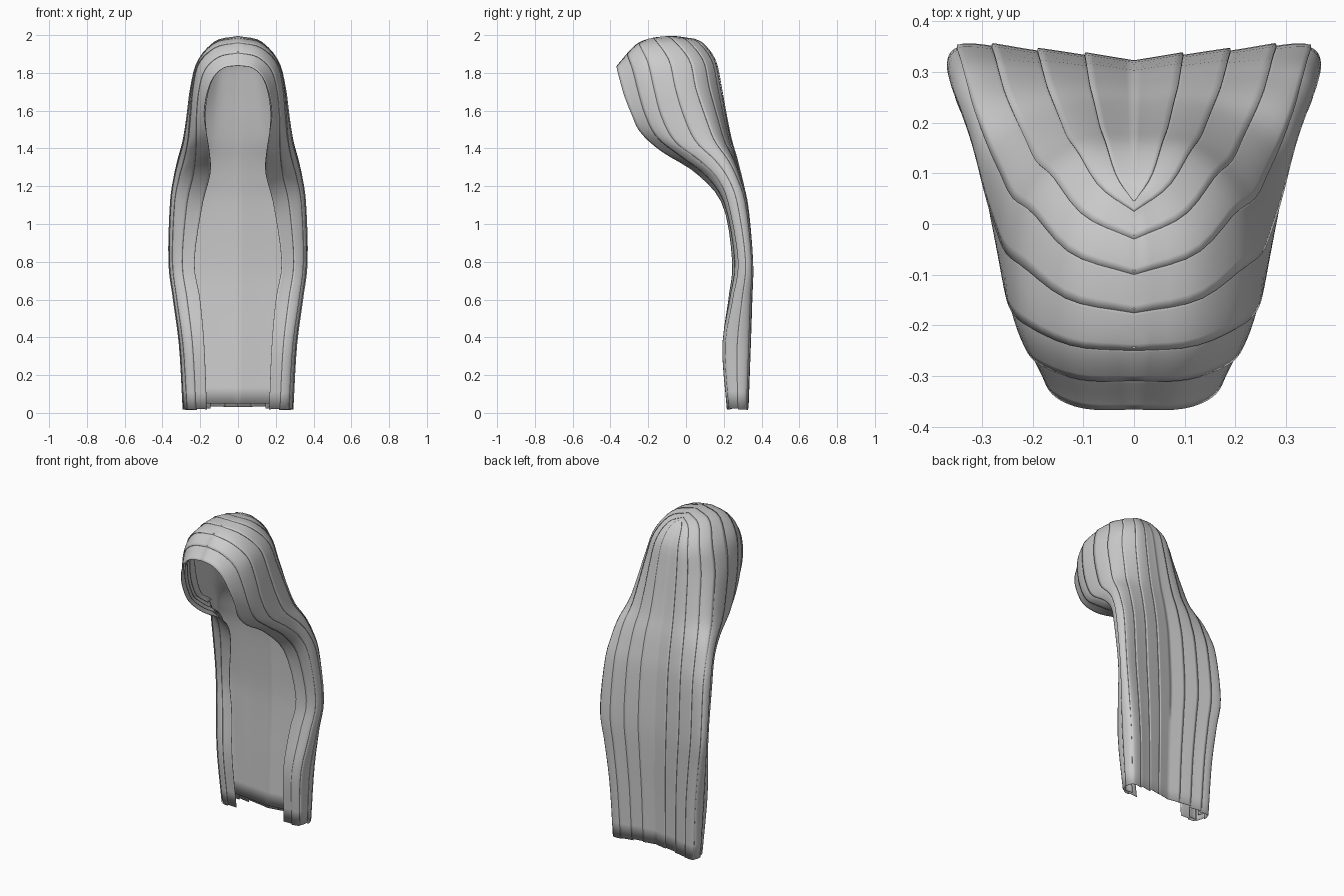
import bpy, math, random
from mathutils import Vector

random.seed(4)
cube = bpy.data.objects.get("Cube")
if cube:
    bpy.data.objects.remove(cube, do_unlink=True)

hair_grey = bpy.data.materials.new("hair_grey")
hair_grey.use_nodes = True
GREY = (0.6, 0.6, 0.6, 1)
hair_grey.diffuse_color = GREY
hair_grey.node_tree.nodes["Principled BSDF"].inputs["Base Color"].default_value = GREY

# Guide lines running from the parting down to the tips
face_edge = [(0, -.366, 1.84), (.075, -.364, 1.825), (.13, -.35, 1.77), (.163, -.325, 1.68),
             (.175, -.285, 1.58), (.165, -.24, 1.49), (.15, -.13, 1.39), (.145, .06, 1.27),
             (.188, .2, 1.1), (.23, .25, .8), (.2, .23, .6), (.178, .2, .35), (.165, .225, .025)]
side = [(0, -.25, 1.96), (.115, -.24, 1.935), (.205, -.2, 1.85), (.237, -.17, 1.72),
        (.25, -.13, 1.57), (.262, -.06, 1.44), (.282, .07, 1.34), (.31, .17, 1.24),
        (.335, .23, 1.1), (.345, .28, .8), (.322, .25, .6), (.288, .21, .35), (.268, .23, .025)]
back_corner = [(0, -.1, 1.995), (.12, -.06, 1.965), (.195, .02, 1.86), (.235, .05, 1.72),
               (.26, .1, 1.57), (.283, .15, 1.44), (.31, .22, 1.34), (.325, .27, 1.24),
               (.338, .315, 1.1), (.347, .348, .8), (.322, .34, .6), (.294, .33, .35), (.278, .32, .025)]
back_middle = [(.05, 1.98), (.1, 1.95), (.16, 1.86), (.19, 1.72), (.215, 1.57), (.24, 1.44),
               (.265, 1.34), (.285, 1.24), (.305, 1.1), (.322, .8), (.32, .6), (.31, .35), (.3, .025)]


def spline(points, t):
    """Smooth curve through the points, t from 0 to 1."""
    t = min(max(t, 0), 1) * (len(points) - 1)
    i = min(int(t), len(points) - 2)
    f = t - i
    b, c = points[i], points[i + 1]
    a = points[i - 1] if i else b * 2 - c
    d = points[i + 2] if i + 2 < len(points) else c * 2 - b
    return b + (c - a) * (f / 2) + (a * 2 - b * 5 + c * 4 - d) * (f * f / 2) \
        + ((b - c) * 3 + d - a) * (f ** 3 / 2)


rows = []
for r, s, c, (y, z) in zip(face_edge, side, back_corner, back_middle):
    c, b = Vector(c), Vector((0, y, z))
    panel = c.lerp(b, .75)
    panel.x = c.x * .55
    panel.y += .012
    rows.append([Vector(r), Vector(s), c, panel, b])
guides = list(zip(*rows))


def surface(u, v):
    return spline([spline(g, v) for g in guides], u)


def outward(u, v):
    e = .01
    u, v = min(max(u, e), 1 - e), min(max(v, e), 1 - e)
    du = surface(u + e, v) - surface(u - e, v)
    dv = surface(u, v + e) - surface(u, v - e)
    return dv.cross(du).normalized()


def make_lock(name, u0, u1, lift_front, lift_back, v0=0, v1=1, cols=6):
    """One strip of hair between two guide positions, mirrored to the other side."""
    steps = 44
    verts, faces = [], []
    tip = random.uniform(-.01, .01)
    for j in range(steps + 1):
        v = v0 + (v1 - v0) * j / steps
        for i in range(cols + 1):
            k = i / cols
            u = u0 + (u1 - u0) * k
            lift = (lift_front * (1 - k) + lift_back * k) * min(1, v * 8)
            p = surface(u, v) + outward(u, v) * lift
            p.z += tip * max(0, v - .9) * 10
            p.x = 0 if u == 1 else max(p.x, 0)
            verts.append(p)
    w = cols + 1
    for j in range(steps):
        for i in range(cols):
            a = j * w + i
            faces.append((a, a + w, a + w + 1, a + 1))
    mesh = bpy.data.meshes.new(name)
    mesh.from_pydata(verts, [], faces)
    mesh.materials.append(hair_grey)
    lock = bpy.data.objects.new(name, mesh)
    bpy.context.collection.objects.link(lock)
    solid = lock.modifiers.new("thickness", "SOLIDIFY")
    solid.thickness = .003
    solid.offset = -1
    mirror = lock.modifiers.new("mirror", "MIRROR")
    mirror.use_clip = True
    bpy.ops.object.select_all(action="DESELECT")
    lock.select_set(True)
    bpy.context.view_layer.objects.active = lock
    bpy.ops.object.shade_smooth_by_angle(angle=math.radians(40))


# Overlapping locks from the face edge round to the middle of the back
LOCKS = 8
for n in range(LOCKS):
    make_lock(f"hair_lock_{n + 1}", n / LOCKS, min(1, (n + 1.12) / LOCKS), .006, 0)

# Smooth lining on the inside of the back
make_lock("inner_lining", .3, 1, -.008, -.008, .06, .995, cols=24)

# Layered locks framing the face and the front edge below it
for n in range(3):
    depth = -.012 * (n + 1)
    make_lock(f"face_lock_{n + 1}", .03 + .04 * n, .2 + .04 * n, depth, depth, .12, .56 - .03 * n)
make_lock("front_edge_lock", .1, .24, -.018, -.01, .55, 1)
